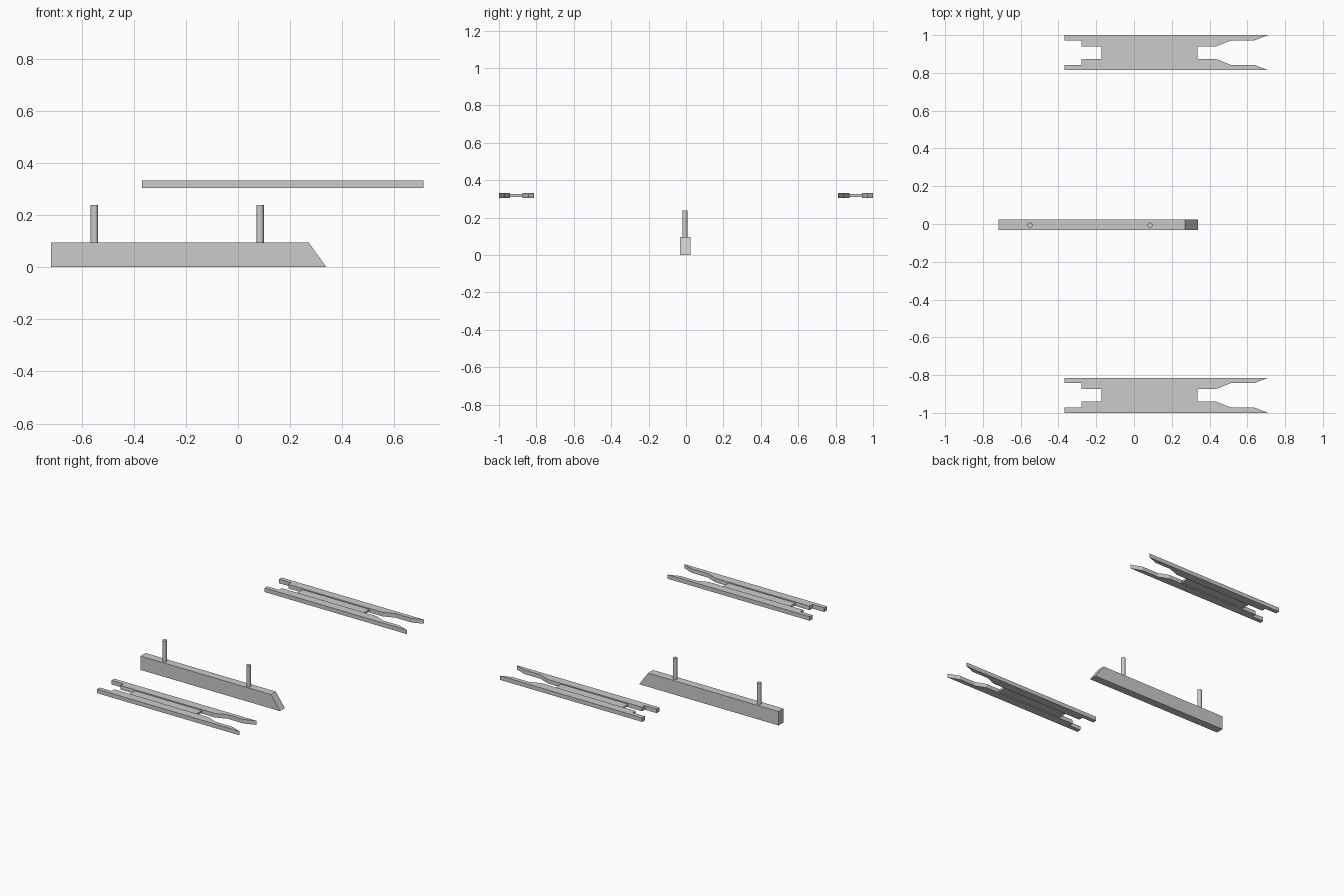
import bpy, bmesh
from mathutils import Vector

if "Cube" in bpy.data.objects:
    bpy.data.objects.remove(bpy.data.objects["Cube"])


def prism(name, profile, direction):
    """Extrude a flat polygon along a direction into a closed solid."""
    bm = bmesh.new()
    face = bm.faces.new([bm.verts.new(p) for p in profile])
    res = bmesh.ops.extrude_face_region(bm, geom=[face])
    verts = [g for g in res["geom"] if isinstance(g, bmesh.types.BMVert)]
    bmesh.ops.translate(bm, verts=verts, vec=Vector(direction))
    bmesh.ops.recalc_face_normals(bm, faces=bm.faces)
    mesh = bpy.data.meshes.new(name)
    bm.to_mesh(mesh)
    bm.free()
    obj = bpy.data.objects.new(name, mesh)
    bpy.context.collection.objects.link(obj)
    return obj


# Central keel with a raked front end
KEEL_Y = -0.004
keel = [(-0.717, 0), (0.339, 0), (0.271, 0.095), (-0.717, 0.095)]
prism("keel", [(x, KEEL_Y - 0.027, z) for x, z in keel], (0, 0.054, 0))

# Two upright pins on the keel
for label, x in (("rear", -0.551), ("front", 0.085)):
    bpy.ops.mesh.primitive_cylinder_add(vertices=16, radius=0.014, depth=0.145,
                                        location=(x, KEEL_Y - 0.002, 0.1665))
    bpy.context.object.name = label + "_pin"
    bpy.ops.object.shade_smooth_by_angle()

# Side panels: two stepped rails joined by a thinner web
Z0, Z1 = 0.304, 0.332
CENTRE = 0.907
# Rail outline as x and distance from the panel's centreline
rail = [(-0.368, 0.093), (-0.368, 0.064), (-0.278, 0.064), (-0.278, 0.034),
        (0.436, 0.034), (0.512, 0.064), (0.634, 0.064), (0.711, 0.093)]
web = [(-0.171, -0.034), (0.337, -0.034), (0.337, 0.034), (-0.171, 0.034)]

for side, s in (("left", 1), ("right", -1)):
    for edge, e in (("outer", 1), ("inner", -1)):
        pts = [(x, s * (CENTRE + e * d), Z0) for x, d in rail]
        prism(f"{side}_{edge}_rail", pts, (0, 0, Z1 - Z0))
    pts = [(x, s * CENTRE + d, 0.311) for x, d in web]
    prism(side + "_web", pts, (0, 0, 0.014))
